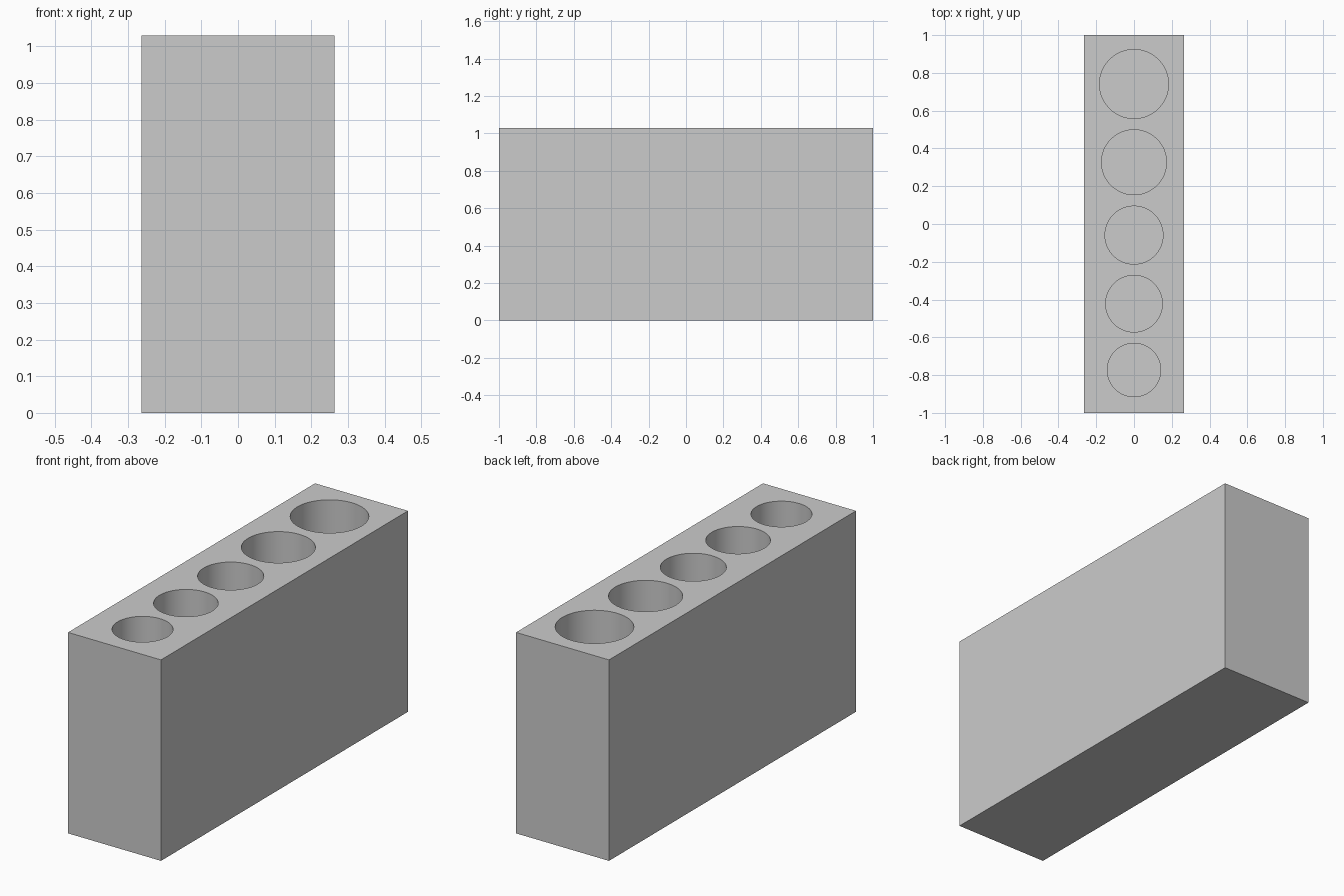
import bpy
import math

if "Cube" in bpy.data.objects:
    bpy.data.objects.remove(bpy.data.objects["Cube"])

WIDTH, LENGTH, HEIGHT = 0.527, 2.0, 1.03
FLOOR = 0.08  # thickness left under each well

# Wells: (centre y, radius), small at the front to large at the back
WELLS = [(-0.773, 0.1415), (-0.422, 0.150), (-0.059, 0.1535),
         (0.327, 0.172), (0.741, 0.1825)]

# Solid block
bpy.ops.mesh.primitive_cube_add(size=1, location=(0, 0, HEIGHT / 2))
block = bpy.context.object
block.name = "holder_block"
block.scale = (WIDTH, LENGTH, HEIGHT)
bpy.ops.object.transform_apply(location=True, rotation=False, scale=True)


def cut_well(index, y, radius):
    """Cut one blind round well down from the top face."""
    depth = HEIGHT - FLOOR + 0.1
    bpy.ops.mesh.primitive_cylinder_add(
        vertices=96, radius=radius, depth=depth,
        location=(0, y, FLOOR + depth / 2))
    cutter = bpy.context.object
    cutter.name = f"well_cutter_{index}"
    mod = block.modifiers.new(f"well_{index}", 'BOOLEAN')
    mod.operation = 'DIFFERENCE'
    mod.solver = 'EXACT'
    mod.object = cutter
    bpy.ops.object.select_all(action='DESELECT')
    block.select_set(True)
    bpy.context.view_layer.objects.active = block
    bpy.ops.object.modifier_apply(modifier=mod.name)
    bpy.data.objects.remove(cutter, do_unlink=True)


for i, (y, radius) in enumerate(WELLS, 1):
    cut_well(i, y, radius)

# Round well walls, crisp rims and block edges
bpy.ops.object.shade_smooth_by_angle(angle=math.radians(30))
